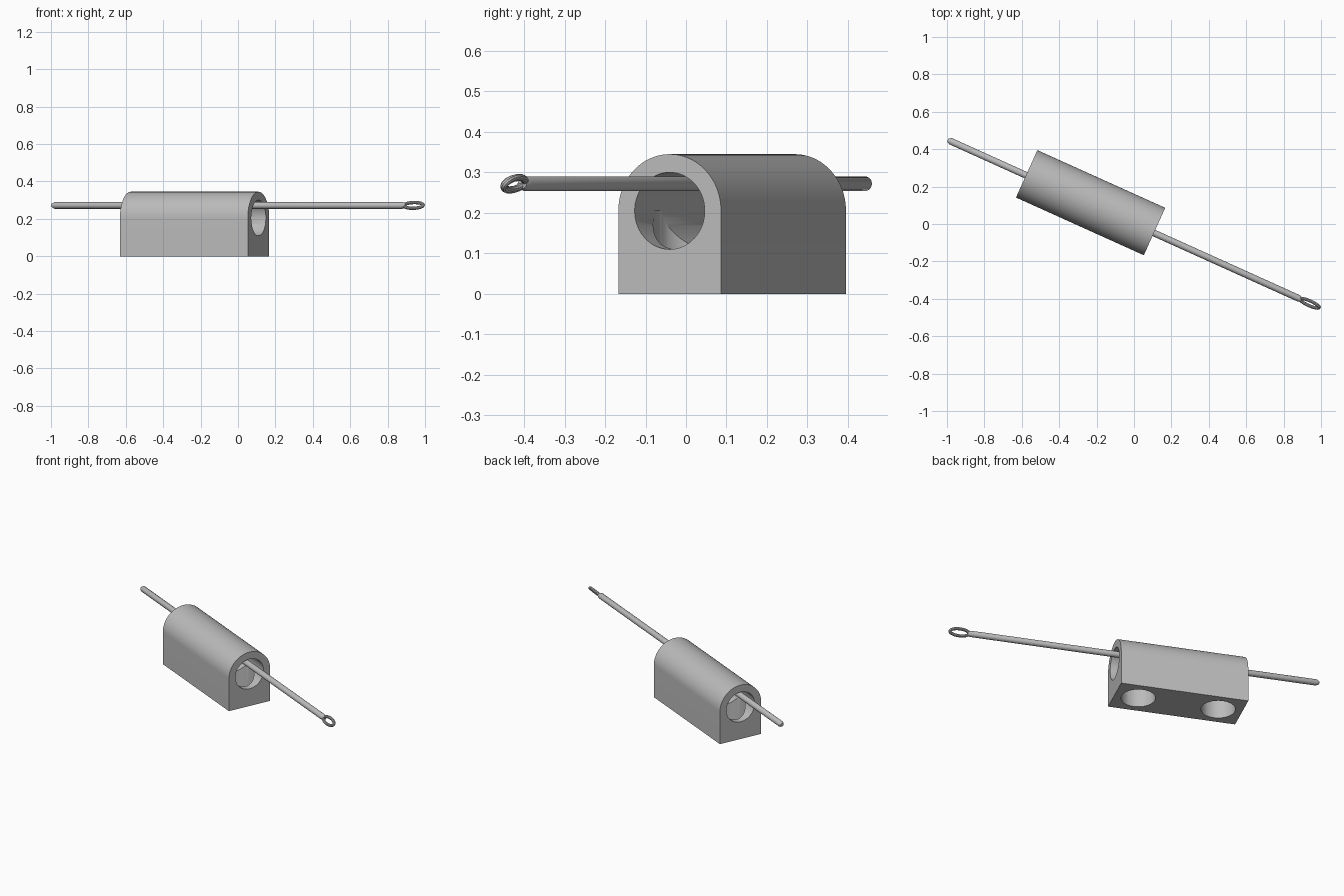
import bpy, bmesh
from math import sin, cos, pi, radians
from mathutils import Matrix

cube = bpy.data.objects.get("Cube")
if cube:
    bpy.data.objects.remove(cube)

YAW = radians(-24.3)
TURN = Matrix.Rotation(YAW, 4, 'Z')
LENGTH, RADIUS, ARCH_Z = 0.75, 0.139, 0.206
ROD_Z, ROD_R = 0.272, 0.018

grey = bpy.data.materials.new("light grey")
grey.use_nodes = True
colour = (0.5, 0.5, 0.5, 1)
grey.diffuse_color = colour
grey.node_tree.nodes["Principled BSDF"].inputs["Base Color"].default_value = colour


def activate(ob):
    bpy.ops.object.select_all(action='DESELECT')
    ob.select_set(True)
    bpy.context.view_layer.objects.active = ob


def add_object(name, data, matrix):
    ob = bpy.data.objects.new(name, data)
    bpy.context.collection.objects.link(ob)
    ob.matrix_world = matrix
    data.materials.append(grey)
    return ob


def loft(name, rings, matrix):
    """Closed solid through a list of rings with equal point counts."""
    bm = bmesh.new()
    loops = [[bm.verts.new(p) for p in ring] for ring in rings]
    for a, b in zip(loops, loops[1:]):
        for i in range(len(a)):
            j = (i + 1) % len(a)
            bm.faces.new((a[i], a[j], b[j], b[i]))
    bm.faces.new(loops[0])
    bm.faces.new(loops[-1])
    bmesh.ops.recalc_face_normals(bm, faces=bm.faces)
    mesh = bpy.data.meshes.new(name)
    bm.to_mesh(mesh)
    bm.free()
    return add_object(name, mesh, matrix)


def circle_x(x, r, n=48):
    return [(x, r * cos(2 * pi * i / n), r * sin(2 * pi * i / n)) for i in range(n)]


# Arched housing
body_place = Matrix.Translation((-0.232, 0.114, 0)) @ TURN
arch = [(RADIUS * cos(pi * i / 40), ARCH_Z + RADIUS * sin(pi * i / 40)) for i in range(41)]
profile = [(RADIUS, 0)] + arch + [(-RADIUS, 0)]
housing = loft("housing", [[(x, y, z) for y, z in profile]
                           for x in (-LENGTH / 2, LENGTH / 2)], body_place)

# Long bore and two round holes in the underside
bore_place = body_place @ Matrix.Translation((0, 0, ARCH_Z - 0.001))
cutters = [loft("bore_cutter", [circle_x(-0.5, 0.095, 64), circle_x(0.5, 0.095, 64)], bore_place)]
for side in (-1, 1):
    place = (body_place @ Matrix.Translation((side * 0.236, 0, 0))
             @ Matrix.Rotation(-pi / 2, 4, 'Y'))
    cutters.append(loft("hole_cutter", [circle_x(-0.1, 0.098, 64),
                                        circle_x(0.205, 0.098, 64)], place))
bpy.context.view_layer.update()
for cutter in cutters:
    cutter.hide_render = True
    activate(housing)
    mod = housing.modifiers.new("cut", 'BOOLEAN')
    mod.operation, mod.solver, mod.object = 'DIFFERENCE', 'EXACT', cutter
    bpy.ops.object.modifier_apply(modifier=mod.name)
    bpy.data.objects.remove(cutter)

# Thin rod with chamfered ends
rod_place = Matrix.Translation((0, 0, ROD_Z)) @ TURN
rod = loft("rod", [circle_x(-1.092, 0.009, 24), circle_x(-1.076, ROD_R, 24),
                   circle_x(0.965, ROD_R, 24), circle_x(0.984, 0.012, 24)], rod_place)

# Tilted wire eye at the front end of the rod
wire = bpy.data.curves.new("rod_eye", 'CURVE')
wire.dimensions = '3D'
wire.bevel_depth = 0.009
wire.bevel_resolution = 3
spline = wire.splines.new('POLY')
COUNT = 40
spline.points.add(COUNT - 1)
for i, p in enumerate(spline.points):
    t = 2 * pi * i / COUNT
    p.co = (1.03 + 0.056 * cos(t), 0.02 * sin(t), 0, 1)
spline.use_cyclic_u = True
eye = add_object("rod_eye", wire, rod_place @ Matrix.Rotation(radians(50), 4, 'X'))
activate(eye)
bpy.ops.object.convert(target='MESH')
eye = bpy.context.view_layer.objects.active

for ob in (housing, rod, eye):
    activate(ob)
    bpy.ops.object.shade_smooth_by_angle(angle=radians(30))
